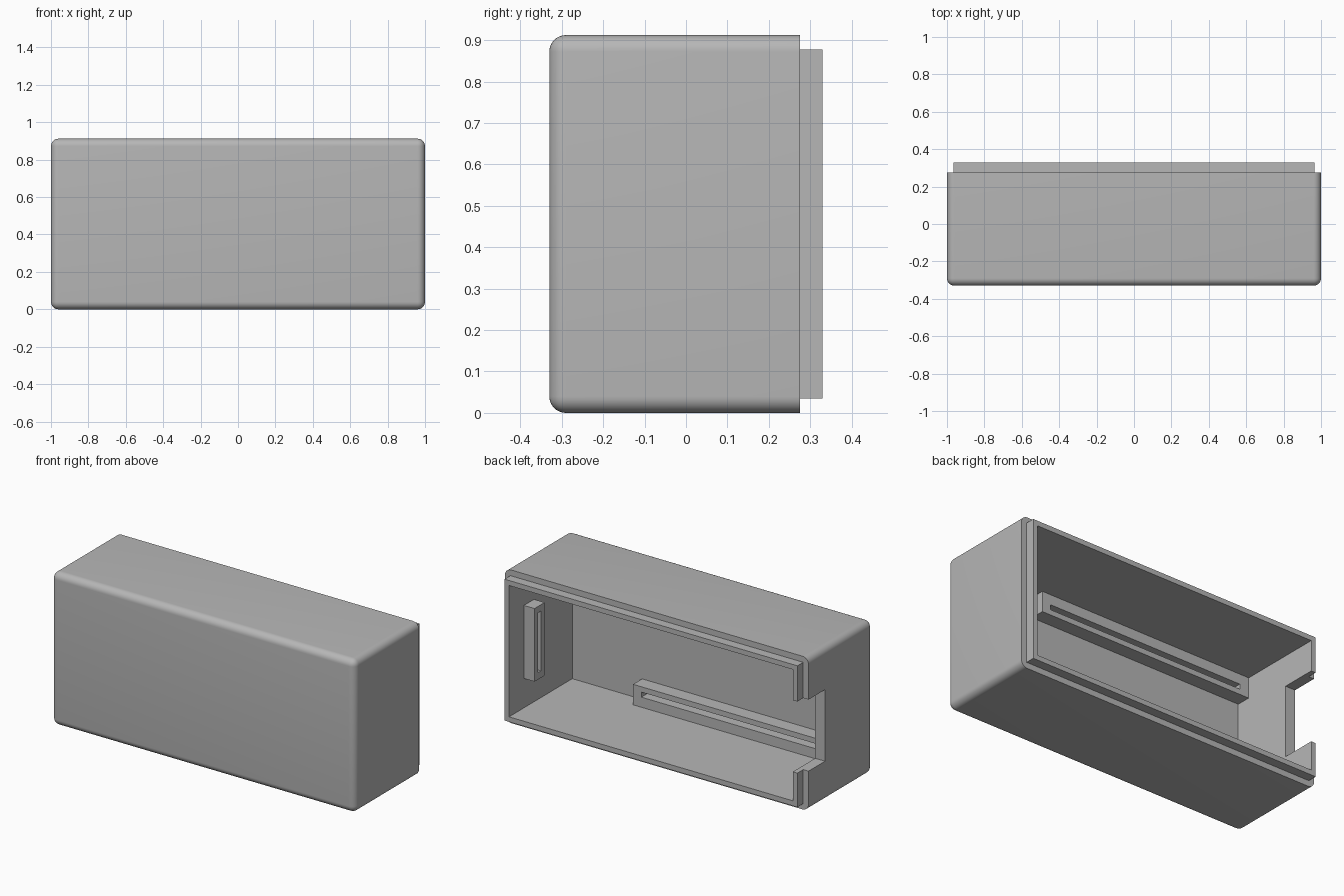
import bpy
import bmesh
from mathutils import Vector

cube = bpy.data.objects.get("Cube")
if cube:
    bpy.data.objects.remove(cube, do_unlink=True)

# Overall sizes
W, H = 1.0, 0.912          # half width, height
FRONT, RIM, BACK = -0.33, 0.275, 0.33
WALL, LEDGE, ROUND = 0.065, 0.035, 0.04
SLOT = 0.03

grey = bpy.data.materials.new("plain grey")
grey.use_nodes = True
grey.diffuse_color = (0.47, 0.47, 0.47, 1)
grey.node_tree.nodes["Principled BSDF"].inputs["Base Color"].default_value = (0.47, 0.47, 0.47, 1)


def block(name, lo, hi, rounding=0.0):
    """Box between two corners; rounds every edge except the back rim."""
    lo, hi = Vector(lo), Vector(hi)
    bm = bmesh.new()
    bmesh.ops.create_cube(bm, size=1)
    for v in bm.verts:
        v.co = (lo + hi) / 2 + v.co * (hi - lo)
    if rounding:
        edges = [e for e in bm.edges if min(v.co.y for v in e.verts) < hi.y - 1e-4]
        bmesh.ops.bevel(bm, geom=edges, offset=rounding, segments=8,
                        profile=0.5, affect='EDGES')
    mesh = bpy.data.meshes.new(name)
    bm.to_mesh(mesh)
    bm.free()
    mesh.materials.append(grey)
    obj = bpy.data.objects.new(name, mesh)
    bpy.context.collection.objects.link(obj)
    return obj


def combine(target, other, operation):
    """Apply a boolean and discard the helper block."""
    other.hide_render = True
    mod = target.modifiers.new(operation.lower(), 'BOOLEAN')
    mod.operation = operation
    mod.solver = 'EXACT'
    mod.object = other
    bpy.ops.object.select_all(action='DESELECT')
    bpy.context.view_layer.objects.active = target
    target.select_set(True)
    bpy.ops.object.modifier_apply(modifier=mod.name)
    bpy.data.objects.remove(other, do_unlink=True)


# Rounded shell with a stepped lip around the open back
shell = block("case_shell", (-W, FRONT, 0), (W, RIM, H), ROUND)
lip = block("lip", (LEDGE - W, -0.2, LEDGE), (W - LEDGE, BACK, H - LEDGE))
combine(shell, lip, 'UNION')

# Hollow interior
cavity = block("cavity", (WALL - W, FRONT + WALL, WALL), (W - WALL, 0.6, H - WALL))
combine(shell, cavity, 'DIFFERENCE')

# Opening in the right wall
notch = block("notch", (-1.2, 0.12, 0.238), (-0.8, 0.6, 0.664))
combine(shell, notch, 'DIFFERENCE')
bpy.ops.object.shade_smooth_by_angle(angle=0.5)

# Long slotted brackets on the front wall, along floor and ceiling
inner_front = FRONT + WALL
for name, mirrored in (("floor_bracket", False), ("ceiling_bracket", True)):
    def span(a, b):
        return (H - b, H - a) if mirrored else (a, b)
    z0, z1 = span(WALL - 0.01, 0.187)
    s0, s1 = span(0.125, 0.125 + SLOT)
    bracket = block(name, (WALL - W - 0.01, inner_front - 0.01, z0), (0.475, -0.18, z1))
    slot = block("slot", (-0.875, inner_front, s0), (0.42, 0, s1))
    combine(bracket, slot, 'DIFFERENCE')

# Upright slotted bracket on the left wall
side = block("side_bracket", (0.865, 0.095, 0.24), (W - WALL + 0.01, 0.19, 0.675))
slot = block("slot", (0.8, 0.127, 0.28), (W - WALL, 0.127 + SLOT, 0.637))
combine(side, slot, 'DIFFERENCE')
